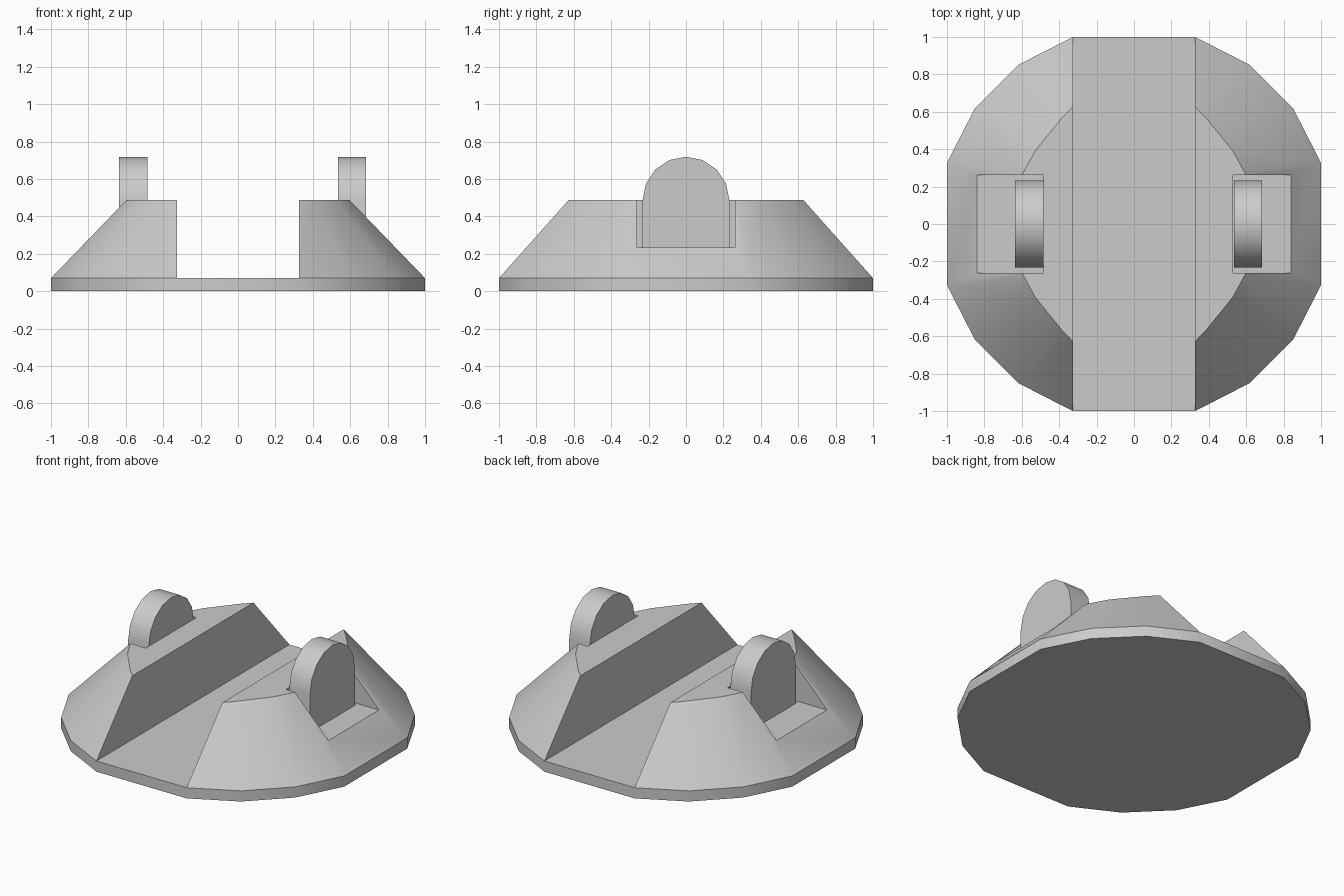
import bpy, bmesh, math

if "Cube" in bpy.data.objects:
    bpy.data.objects.remove(bpy.data.objects["Cube"])

# quarter outlines (x, y) of the rim and of the raised flat top
RIM = [(0.327, 1.0), (0.618, 0.851), (0.851, 0.618), (1.0, 0.327)]
TOP = [(0.327, 0.628), (0.388, 0.564), (0.527, 0.393), (0.597, 0.265)]
Z_RIM, Z_TOP, Z_NOTCH = 0.07, 0.487, 0.235


def make_object(name, bm):
    bmesh.ops.recalc_face_normals(bm, faces=bm.faces)
    mesh = bpy.data.meshes.new(name)
    bm.to_mesh(mesh)
    bm.free()
    obj = bpy.data.objects.new(name, mesh)
    bpy.context.collection.objects.link(obj)
    return obj


def smooth(obj, angle=30):
    bpy.ops.object.select_all(action='DESELECT')
    obj.select_set(True)
    bpy.context.view_layer.objects.active = obj
    bpy.ops.object.shade_smooth_by_angle(angle=math.radians(angle))


def half(quarter, sign):
    """Outline of one side, counter-clockwise."""
    pts = [(x, -y) for x, y in quarter] + quarter[::-1]
    return [(sign * x, sign * y) for x, y in pts]


def prism_x(name, profile, x0, x1):
    """Extrude a (y, z) profile along x."""
    bm = bmesh.new()
    a = [bm.verts.new((x0, y, z)) for y, z in profile]
    b = [bm.verts.new((x1, y, z)) for y, z in profile]
    bm.faces.new(a)
    bm.faces.new(b)
    for i in range(len(a)):
        j = (i + 1) % len(a)
        bm.faces.new((a[i], a[j], b[j], b[i]))
    return make_object(name, bm)


# body: rim disc with two sloped blocks either side of a channel
bm = bmesh.new()
outline = half(RIM, 1) + half(RIM, -1)
low = [bm.verts.new((x, y, 0)) for x, y in outline]
mid = [bm.verts.new((x, y, Z_RIM)) for x, y in outline]
bm.faces.new(low)
for i in range(16):
    j = (i + 1) % 16
    bm.faces.new((low[i], low[j], mid[j], mid[i]))
bm.faces.new((mid[0], mid[7], mid[8], mid[15]))
for sign, start in ((1, 0), (-1, 8)):
    base = mid[start:start + 8]
    top = [bm.verts.new((x, y, Z_TOP)) for x, y in half(TOP, sign)]
    bm.faces.new(top)
    for i in range(8):
        j = (i + 1) % 8
        bm.faces.new((base[i], base[j], top[j], top[i]))
body = make_object("base_body", bm)

# notches cut into the outer slopes
notch = [(-0.262, Z_NOTCH), (0.262, Z_NOTCH), (0.262, 1), (-0.262, 1)]
for x0, x1 in ((0.53, 1.2), (-1.2, -0.485)):
    cutter = prism_x("notch_cutter", notch, x0, x1)
    cutter.hide_render = True
    mod = body.modifiers.new("notch", 'BOOLEAN')
    mod.operation = 'DIFFERENCE'
    mod.solver = 'EXACT'
    mod.object = cutter
    bpy.context.view_layer.objects.active = body
    bpy.ops.object.modifier_apply(modifier=mod.name)
    bpy.data.objects.remove(cutter)
smooth(body)

# round-topped lugs standing in the notches
R = 0.232
lug = [(-R, Z_NOTCH), (R, Z_NOTCH)]
lug += [(R * math.cos(math.pi * i / 8), Z_TOP + R * math.sin(math.pi * i / 8))
        for i in range(9)]
for name, x0 in (("right_lug", 0.535), ("left_lug", -0.635)):
    smooth(prism_x(name, lug, x0, x0 + 0.15))
